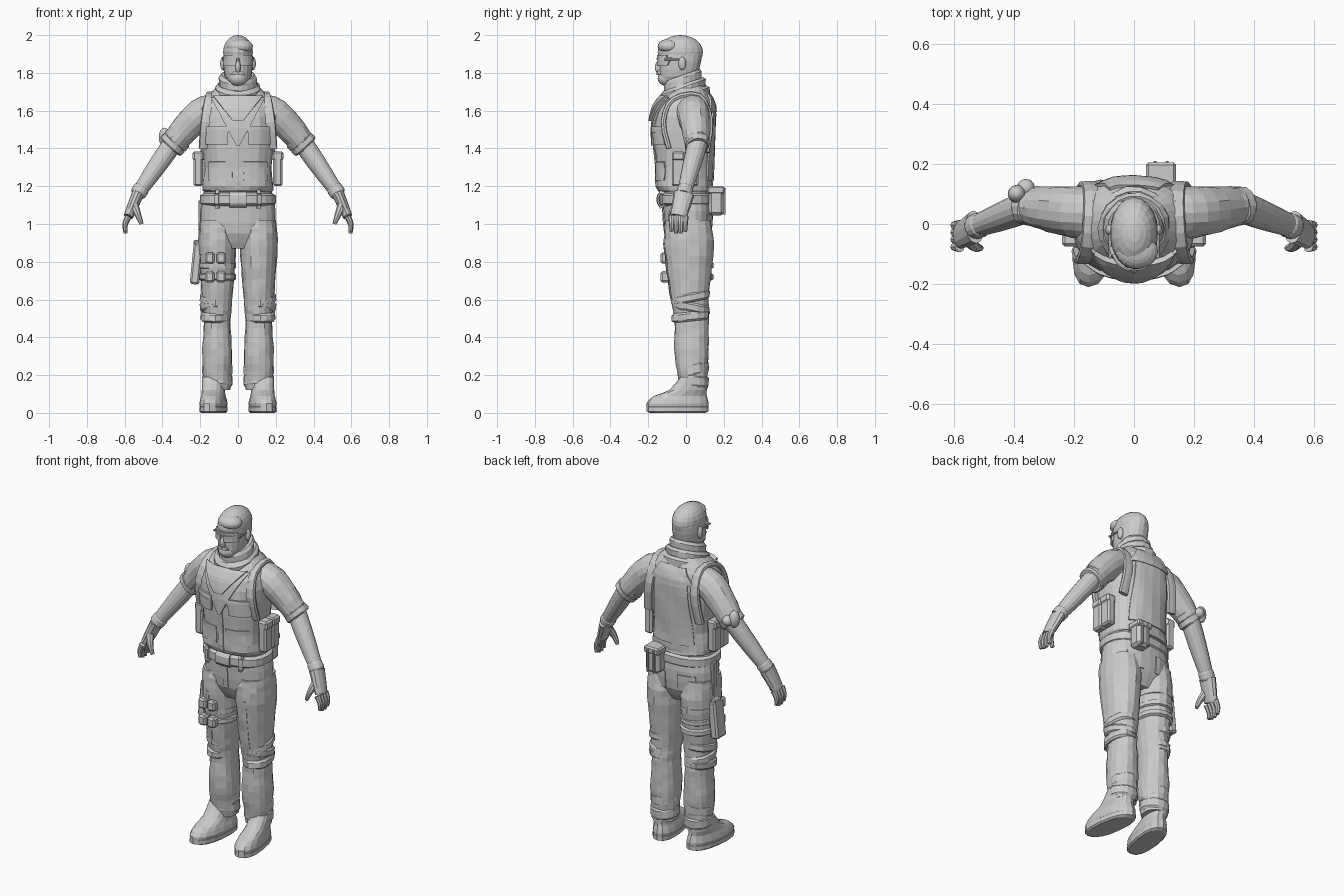
import bpy, bmesh, random
from math import cos, sin, pi, copysign
from mathutils import Vector, Matrix
from mathutils.bvhtree import BVHTree

random.seed(4)
if "Cube" in bpy.data.objects:
    bpy.data.objects.remove(bpy.data.objects["Cube"])

grey = bpy.data.materials.new("plain grey")
grey.use_nodes = True
grey.diffuse_color = (.6, .6, .6, 1)
grey.node_tree.nodes["Principled BSDF"].inputs["Base Color"].default_value = grey.diffuse_color
RIGHTWARD, BACKWARD, UPWARD = Matrix.Identity(3)


def finish(name, bm, mirror=False):
    """Turn a bmesh into a flat shaded object, mirrored across the body if wanted."""
    bmesh.ops.recalc_face_normals(bm, faces=bm.faces)
    mesh = bpy.data.meshes.new(name)
    bm.to_mesh(mesh)
    bm.free()
    mesh.materials.append(grey)
    obj = bpy.data.objects.new(name, mesh)
    bpy.context.scene.collection.objects.link(obj)
    if mirror:
        obj.modifiers.new("both sides", "MIRROR")
    return obj


def spline(points, steps):
    """Smooth curve passing through every point; works for any number of dimensions."""
    points = [Vector(p) for p in points]
    padded = [points[0], *points, points[-1]]
    curve = []
    for before, start, end, after in zip(padded, padded[1:], padded[2:], padded[3:]):
        for step in range(steps):
            t = step / steps
            ease = t * t * (3 - 2 * t)
            leave, arrive = (end - before) / 2, (after - start) / 2
            curve.append(start.lerp(end, ease) + leave * t * (1 - t) ** 2 - arrive * t * t * (1 - t))
    return curve + [points[-1]]


def skin(name, rings, sides=16, boxy=1, jitter=0, tilt=0, splay=0, mirror=False):
    """Join rings of (centre, first radius vector, second radius vector) into a closed skin."""
    bm = bmesh.new()
    loops = []
    for centre, across, along in rings:
        loop = []
        for k in range(sides):
            c, s = cos(2 * pi * k / sides), sin(2 * pi * k / sides)
            offset = across * copysign(abs(c) ** boxy, c) + along * copysign(abs(s) ** boxy, s)
            offset *= 1 + random.uniform(-jitter, jitter)
            lean = Vector((-splay * offset.y, 0, tilt * offset.y))
            loop.append(bm.verts.new(centre + offset + lean))
        loops.append(loop)
    for low, high in zip(loops, loops[1:]):
        for k in range(sides):
            bm.faces.new((low[k - 1], low[k], high[k], high[k - 1]))
    bm.faces.new(loops[0])
    bm.faces.new(loops[-1])
    return finish(name, bm, mirror)


def column(name, rows, x=0, steps=2, **options):
    """Upright form from rows of (height, y, half depth, half width)."""
    rings = [(Vector((x, y, z)), RIGHTWARD * wide, BACKWARD * deep) for z, y, deep, wide in spline(rows, steps)]
    return skin(name, rings, **options)


def tube(name, path, start, end, bulge=0, flat=1, across=BACKWARD, steps=3, **options):
    """Limb along a smooth path whose radius runs from start to end, swelling by bulge."""
    points = spline(path, steps)
    last = len(points) - 1
    rings = []
    for i, point in enumerate(points):
        t = i / last
        direction = (points[min(i + 1, last)] - points[max(i - 1, 0)]).normalized()
        along = (across - direction * across.dot(direction)).normalized()
        radius = start + (end - start) * t + bulge * sin(pi * t)
        rings.append((point, along.cross(direction) * radius, along * radius * flat))
    return skin(name, rings, **options)


def band(name, centre, wide, deep, height, axis=UPWARD, **options):
    """Strap or rolled cloth fold around a limb."""
    axis = axis.normalized()
    along = (BACKWARD - axis * axis.y).normalized()
    across = along.cross(axis)
    rings = []
    for level in (-1, -.6, .6, 1):
        size = .88 if abs(level) == 1 else 1
        rings.append((Vector(centre) + axis * level * height / 2, across * wide * size, along * deep * size))
    return skin(name, rings, **options)


def blob(name, centre, radii, mirror=False):
    """Faceted ellipsoid."""
    bm = bmesh.new()
    bmesh.ops.create_uvsphere(bm, u_segments=18, v_segments=12, radius=1)
    bm.transform(Matrix.Translation(centre) @ Matrix.Diagonal((*radii, 1)))
    return finish(name, bm, mirror)


def box(name, centre, size, turn=0, mirror=False):
    """Bevelled box turned about the front axis."""
    bm = bmesh.new()
    bmesh.ops.create_cube(bm, size=1)
    bm.transform(Matrix.Diagonal((*size, 1)))
    bmesh.ops.bevel(bm, geom=bm.edges[:], offset=min(size) / 5, segments=1, affect="EDGES")
    bm.transform(Matrix.Translation(centre) @ Matrix.Rotation(turn, 4, "Y"))
    return finish(name, bm, mirror)


def patch(name, target, x, z, wide, tall, bottom=1, face=-1, lift=.01, mirror=False):
    """Cloth panel pressed onto the front or back of a target; bottom narrows its lower edge."""
    mesh = target.data
    tree = BVHTree.FromPolygons([v.co for v in mesh.vertices], [p.vertices for p in mesh.polygons])
    bm = bmesh.new()
    bmesh.ops.create_grid(bm, x_segments=8, y_segments=8, size=.5)
    for v in bm.verts:
        narrowing = bottom + (1 - bottom) * (v.co.y + .5)
        spot = Vector((x + v.co.x * wide * narrowing, face, z + v.co.y * tall))
        hit = tree.ray_cast(spot, BACKWARD * -face)[0] or tree.find_nearest(spot)[0]
        v.co = Vector((spot.x, hit.y + face * (lift - .01), spot.z))
    obj = finish(name, bm, mirror)
    thickness = obj.modifiers.new("thickness", "SOLIDIFY")
    thickness.thickness, thickness.offset = .02, 0
    return obj


# Vest, hips and belt
torso = column("vest_torso", [(1.17, 0, .14, .18), (1.2, -.01, .15, .19), (1.3, -.01, .15, .18),
    (1.5, -.01, .16, .2), (1.62, 0, .15, .19), (1.69, .01, .11, .15), (1.74, .01, .08, .09)],
    sides=24, boxy=.8, jitter=.02)
hips = column("trouser_hips", [(.87, .01, .08, .12), (.95, .01, .12, .19), (1.07, .01, .13, .2), (1.17, 0, .13, .18)],
    sides=24, boxy=.85, jitter=.01)
belt = band("belt", (0, 0, 1.13), .2, .145, .07, sides=24, boxy=.85)
patch("buckle", belt, 0, 1.13, .09, .07)
patch("belt_loop", belt, .11, 1.13, .02, .08, mirror=True)
patch("trouser_fly", hips, 0, 1.02, .03, .14, lift=.005)
patch("seat_pocket", hips, .09, 1, .1, .1, face=1, lift=.005, mirror=True)
patch("zip_flap", torso, 0, 1.33, .03, .28, lift=.005)
patch("chest_pocket", torso, .11, 1.46, .11, .08, mirror=True)
patch("pocket_flap", torso, .11, 1.5, .12, .03, lift=.015, mirror=True)
patch("lower_pocket", torso, .09, 1.28, .12, .1, lift=.005, mirror=True)
patch("back_panel", torso, 0, 1.43, .2, .4, bottom=1.3, face=1, lift=.007)
patch("back_yoke", torso, 0, 1.64, .16, .09, bottom=1.7, face=1)
strap = [(.18, -.09, 1.4), (.17, -.12, 1.54), (.15, -.07, 1.66), (.14, .07, 1.68), (.15, .13, 1.55), (.17, .11, 1.38)]
tube("shoulder_strap", strap, .014, .014, flat=2, across=RIGHTWARD, sides=8, boxy=.5, mirror=True)
for y in (-.04, .03):
    box("side_pouch", (.21, y, 1.29), (.05, .07, .18), mirror=True)
    box("side_pouch_lid", (.21, y, 1.36), (.06, .07, .05), mirror=True)

# Scarf of stacked folds over a hanging triangle
for layer in range(3):
    girth = .14 - .02 * layer
    band("scarf_fold", (0, -.015, 1.65 + .05 * layer), girth, girth, .08, sides=18, tilt=.35, jitter=.04)
patch("scarf_triangle", torso, 0, 1.54, .28, .25, bottom=.05, lift=.015)
patch("scarf_upper_layer", torso, 0, 1.61, .26, .13, bottom=.2, lift=.03)

# Head with hair, beard and dark glasses
head = column("head", [(1.68, 0, .07, .06), (1.73, -.02, .07, .06), (1.75, -.04, .1, .05), (1.78, -.04, .1, .07),
    (1.86, -.03, .11, .08), (1.93, -.03, .11, .07), (1.98, -.03, .05, .04)], sides=20, boxy=.9)
blob("hair", (0, -.03, 1.91), (.08, .12, .09))
blob("quiff", (.01, -.09, 1.94), (.07, .06, .04))
blob("nose", (0, -.14, 1.83), (.015, .025, .035))
blob("ear", (.08, -.02, 1.85), (.015, .02, .035), mirror=True)
blob("beard", (0, -.1, 1.77), (.05, .05, .04))
patch("moustache", head, 0, 1.8, .04, .02, bottom=1.7, lift=.015)
patch("brow", head, 0, 1.885, .13, .02)
patch("glasses_lens", head, .04, 1.86, .07, .04, bottom=.8, lift=.015, mirror=True)
box("glasses_arm", (.08, -.06, 1.87), (.01, .11, .01), mirror=True)

# Arm: sleeve with rolled end, bare forearm
collarbone, shoulder = Vector((.08, .03, 1.6)), Vector((.2, .04, 1.58))
elbow, wrist = Vector((.35, .06, 1.42)), Vector((.53, -.01, 1.16))
upper, lower = elbow - shoulder, wrist - elbow
tube("sleeve", [collarbone, shoulder, elbow], .08, .06, bulge=.015, steps=5, jitter=.04, mirror=True)
for t in (.82, .97):
    band("sleeve_roll", shoulder + upper * t, .073, .065, .045, axis=upper, jitter=.06, mirror=True)
tube("forearm", [elbow - lower * .1, elbow + lower * .4, wrist], .053, .034, bulge=.006, mirror=True)
band("glove_cuff", wrist - lower * .06, .043, .042, .05, axis=lower, mirror=True)

# Gloved hand
knuckles = wrist + Vector((.05, -.03, -.12))
tube("palm", [wrist, wrist.lerp(knuckles, .6), knuckles], .033, .025, flat=1.7, sides=12, mirror=True)
for finger in range(4):
    root = knuckles + BACKWARD * (.024 * finger - .036)
    tip = root + Vector((.015, 0, -.08 - .01 * (finger in (1, 2))))
    tube("finger", [root, root.lerp(tip, .5) + RIGHTWARD * .01, tip], .018, .01, sides=8, mirror=True)
ball = wrist + Vector((.02, -.04, -.06))
thumb_tip = ball + Vector((-.04, -.03, -.1))
tube("thumb", [ball, ball.lerp(thumb_tip, .5) - BACKWARD * .01, thumb_tip], .025, .01, sides=8, mirror=True)

# Trouser leg, gathered at the knee and the hem
leg = column("trouser_leg", [(1.02, .01, .12, .09), (.88, .015, .13, .1), (.6, .02, .1, .08), (.48, .03, .09, .07),
    (.3, .03, .09, .08), (.12, .04, .07, .07)], x=.11, steps=5, boxy=.9, jitter=.03, mirror=True)
patch("trouser_crease", leg, .12, .75, .02, .3, lift=.003, mirror=True)
for z, slope in ((.61, .2), (.56, -.2), (.51, .1)):
    band("knee_fold", (.12, .025, z), .08, .1, .05, tilt=slope, jitter=.04, mirror=True)
for z, slope in ((.23, .2), (.17, -.1)):
    band("hem_fold", (.11, .04, z), .08, .08, .07, tilt=slope, jitter=.03, mirror=True)

# Boot
column("boot", [(.01, -.045, .16, .06), (.05, -.045, .165, .07), (.09, -.03, .14, .06), (.12, .01, .1, .06),
    (.19, .04, .07, .06)], x=.13, boxy=.85, splay=.13, mirror=True)
band("boot_sole", (.13, -.045, .02), .07, .165, .04, boxy=.85, splay=.13, mirror=True)

# Thigh holster with straps and small pouches on the right leg
for z in (.72, .78, .85):
    band("thigh_strap", (-.11, .02, z), .1, .125, .04, boxy=.9)
for x in (-.15, -.09):
    for z in (.72, .82):
        box("thigh_pouch", (x, -.11, z), (.05, .05, .06))
box("holster", (-.22, .02, .79), (.05, .09, .22), turn=.1)
box("holster_grip", (-.22, .03, .88), (.03, .06, .07))
box("holster_hanger", (-.2, .02, 1), (.02, .04, .25))

# Pouch behind the belt and a knot on the right sleeve
box("back_pouch", (.09, .16, 1.12), (.09, .08, .15))
box("back_pouch_lid", (.09, .16, 1.18), (.1, .09, .04))
for x in (.07, .11):
    box("back_pouch_strap", (x, .2, 1.12), (.01, .02, .14))
blob("sleeve_knot", (-.36, .12, 1.45), (.03, .03, .03))
blob("sleeve_knot_tail", (-.39, .1, 1.46), (.03, .03, .05))
